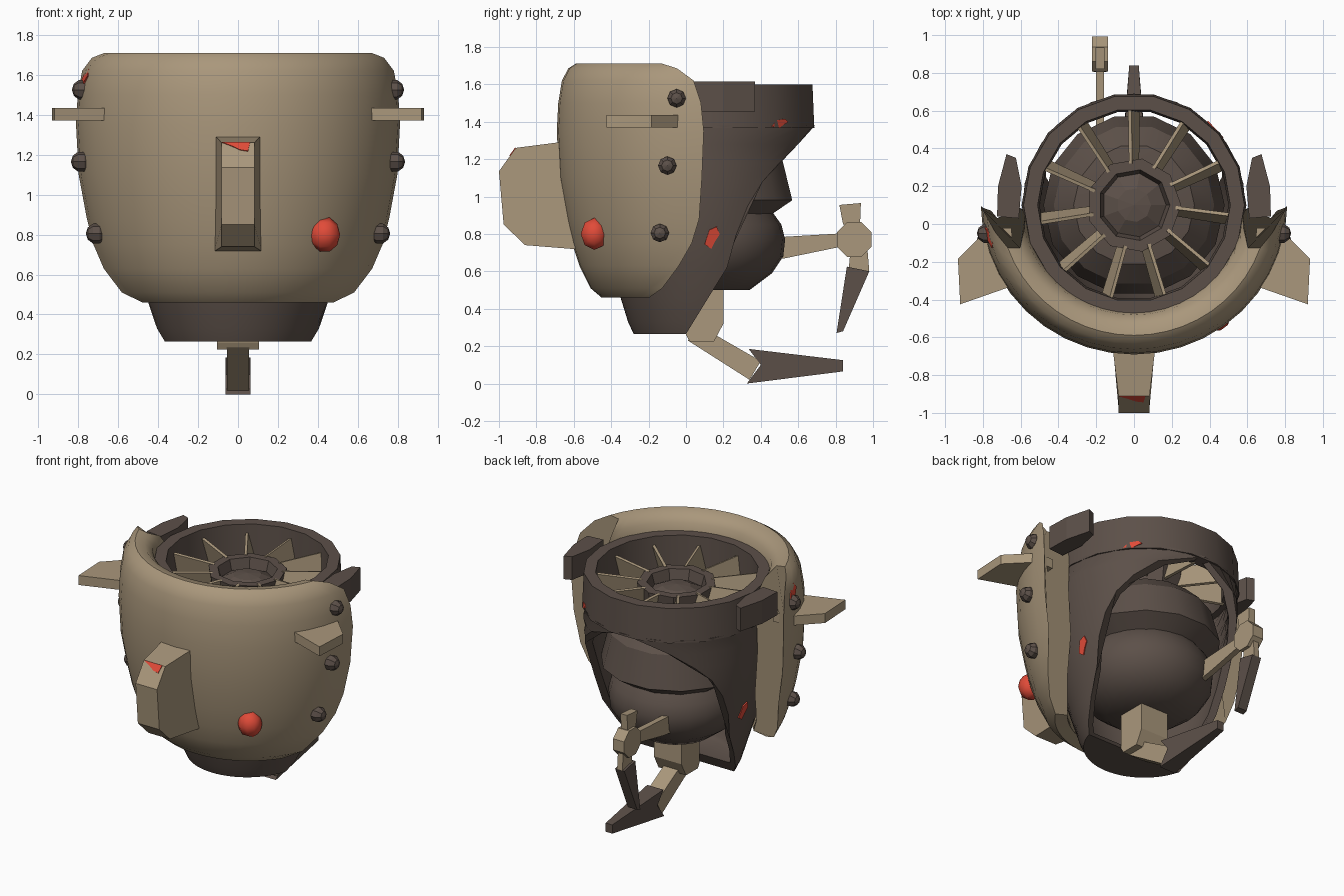
import bpy, bmesh, math
from mathutils import Vector, Matrix

cube = bpy.data.objects.get("Cube")
if cube:
    bpy.data.objects.remove(cube)

CY = 0.1  # y of the common turning axis


def material(name, color):
    m = bpy.data.materials.new(name)
    m.use_nodes = True
    m.diffuse_color = (*color, 1)
    m.node_tree.nodes["Principled BSDF"].inputs["Base Color"].default_value = (*color, 1)
    return m


TAN = material("tan armour", (0.40, 0.31, 0.20))
DARK = material("dark brown metal", (0.107, 0.08, 0.066))
RED = material("red paint", (0.75, 0.07, 0.04))


def finish(name, bm, mat, smooth=None):
    bmesh.ops.remove_doubles(bm, verts=bm.verts, dist=0.0005)
    bmesh.ops.recalc_face_normals(bm, faces=bm.faces)
    mesh = bpy.data.meshes.new(name)
    bm.to_mesh(mesh)
    bm.free()
    mesh.materials.append(mat)
    if smooth:
        mesh.polygons.foreach_set("use_smooth", [True] * len(mesh.polygons))
        mesh.set_sharp_from_angle(angle=math.radians(smooth))
    ob = bpy.data.objects.new(name, mesh)
    bpy.context.scene.collection.objects.link(ob)
    return ob


def loft(name, rings, mat, smooth=None):
    """Skin a list of closed rings and cap both ends."""
    bm = bmesh.new()
    vs = [[bm.verts.new(p) for p in ring] for ring in rings]
    n = len(vs[0])
    for a, b in zip(vs, vs[1:]):
        for i in range(n):
            j = (i + 1) % n
            bm.faces.new((a[i], a[j], b[j], b[i]))
    bm.faces.new(vs[0])
    bm.faces.new(vs[-1])
    return finish(name, bm, mat, smooth)


def side_prism(name, pts, x0, x1, mat):
    return loft(name, [[(x, y, z) for y, z in pts] for x in (x0, x1)], mat)


def flat_prism(name, pts, z0, z1, mat):
    return loft(name, [[(x, y, z) for x, y in pts] for z in (z0, z1)], mat)


def lathe(name, profile, sides, mat, smooth=None):
    """Turn (radius, z) points; a zero radius closes the end."""
    bm = bmesh.new()
    vs = [bm.verts.new((r, CY, z)) for r, z in profile]
    es = [bm.edges.new(p) for p in zip(vs, vs[1:])]
    bmesh.ops.spin(bm, geom=vs + es, cent=(0, CY, 0), axis=(0, 0, 1),
                   angle=math.tau, steps=sides)
    return finish(name, bm, mat, smooth)


def wrap(name, rows, segs, mat, sx=1.0, sy=1.0, smooth=40):
    """Partial turn round the front. Rows (radius, z, rear y) form a closed section."""
    rings = []
    for i in range(segs + 1):
        ring = []
        for r, z, edge in rows:
            c = max(-1, min(1, (CY - edge) / r))
            a = math.acos(c) * (2 * i / segs - 1)
            ring.append((sx * r * math.sin(a), CY - sy * r * math.cos(a), z))
        rings.append(ring)
    return loft(name, rings, mat, smooth)


def gem(name, loc, radius, mat, scale=(1, 1, 1), smooth=None):
    bm = bmesh.new()
    bmesh.ops.create_uvsphere(bm, u_segments=8, v_segments=5, radius=radius)
    bmesh.ops.scale(bm, vec=scale, verts=bm.verts)
    bmesh.ops.rotate(bm, matrix=Matrix.Rotation(math.pi / 2, 3, "Y"), verts=bm.verts)
    bmesh.ops.translate(bm, vec=loc, verts=bm.verts)
    return finish(name, bm, mat, smooth)


def patch(name, center, normal, w, h):
    """Ragged paint chip lying on a surface."""
    q = Vector(normal).to_track_quat("Z", "Y")
    shape = [(-1, -0.6), (-0.1, -1), (0.4, -0.3), (1, 0.3), (0.6, 1), (-0.4, 0.7)]
    rings = [[Vector(center) + q @ Vector((x * w, y * h, d)) for x, y in shape]
             for d in (-0.004, 0.004)]
    return loft(name, rings, RED)


# Armour shell wrapped round the front, rolled over at the top
outer = [(0.56, 0.46, -0.2), (0.62, 0.51, -0.13), (0.68, 0.63, -0.04), (0.72, 0.75, 0.03),
         (0.75, 0.88, 0.07), (0.79, 1.1, 0.085), (0.803, 1.35, 0.095), (0.795, 1.5, 0.08),
         (0.775, 1.62, 0.04), (0.74, 1.685, -0.05), (0.70, 1.71, -0.13)]
inner = [(0.64, 1.70, -0.13), (0.59, 1.65, -0.03), (0.57, 1.55, 0.06), (0.6, 1.2, 0.085),
         (0.57, 0.88, 0.07), (0.53, 0.65, -0.03), (0.48, 0.48, -0.19)]
wrap("front_armour_shell", outer + inner, 20, TAN, 1.01, 0.985)

# Dark hood with a large opening at the back
hood = [(0.38, 0.265, 0.0), (0.41, 0.33, 0.04), (0.45, 0.46, 0.12), (0.5, 0.62, 0.22),
        (0.54, 0.8, 0.27), (0.56, 0.95, 0.33), (0.575, 1.08, 0.41), (0.58, 1.18, 0.5),
        (0.585, 1.28, 0.6), (0.59, 1.38, 0.69)]
lining = [(r - 0.05, z + (0.04 if z < 0.3 else 0), e - 0.02) for r, z, e in reversed(hood)]
wrap("rear_hood", [(0.1, 0.265, 0.0)] + hood + lining + [(0.12, 0.305, -0.02)], 32, DARK)

# Intake ring
lathe("intake_ring", [(0.5, 1.37), (0.595, 1.365), (0.585, 1.6), (0.51, 1.6), (0.5, 1.37)],
      18, DARK, 30)

# Round core with its collar and the recessed hub
lathe("core", [(0, 0.5), (0.24, 0.5), (0.36, 0.59), (0.42, 0.68), (0.43, 0.77), (0.41, 0.85),
               (0.36, 0.92), (0, 0.92)], 24, DARK, 40)
lathe("core_collar", [(0, 0.9), (0.36, 0.9), (0.48, 0.98), (0.425, 1.2), (0.32, 1.3),
                      (0, 1.34)], 14, DARK, 30)
lathe("fan_hub", [(0, 1.3), (0.22, 1.3), (0.25, 1.52), (0.19, 1.52), (0.17, 1.45),
                  (0.09, 1.49), (0, 1.5)], 9, DARK)

# Fan blades
for i in range(11):
    bm = bmesh.new()
    bmesh.ops.create_cube(bm, size=1)
    bmesh.ops.scale(bm, vec=(0.29, 0.018, 0.15), verts=bm.verts)
    for v in bm.verts:
        if v.co.x > 0:
            v.co.z *= 1.25
    bmesh.ops.rotate(bm, matrix=Matrix.Rotation(math.radians(-14), 3, "X"), verts=bm.verts)
    bmesh.ops.translate(bm, vec=(0.365, 0, 1.45), verts=bm.verts)
    bmesh.ops.rotate(bm, matrix=Matrix.Rotation(math.pi / 2 + i * math.tau / 11, 3, "Z"),
                     verts=bm.verts)
    bmesh.ops.translate(bm, vec=(0, CY, 0), verts=bm.verts)
    finish("fan_blade", bm, TAN)

# Front nose fin, narrowing forward
nose = [(-0.6, 1.3), (-0.91, 1.26), (-1.0, 1.135), (-0.975, 0.85), (-0.86, 0.74), (-0.55, 0.715)]
loft("nose_fin", [[(s * (0.12 if y > -0.7 else 0.082), y, z) for y, z in nose] for s in (-1, 1)],
     TAN)
chip = [(-0.08, 0.0), (0.06, 0.0), (0.05, 0.35), (0.01, 0.3), (-0.03, 0.15)]
loft("nose_paint_chip", [[(x, -0.91 - 0.09 * t - d, 1.26 - 0.125 * t + d) for x, t in chip]
                         for d in (-0.003, 0.003)], RED)

# Mirrored parts: side fins, ear plates, bolts, hood paint
for s, side in ((1, "left"), (-1, "right")):
    fin = [(0.62, -0.32), (0.92, -0.425), (0.932, -0.185), (0.77, -0.02), (0.65, -0.02)]
    flat_prism(side + "_fin", [(s * x, y) for x, y in fin], 1.37, 1.435, TAN)
    ear = [(0.61, 0.03), (0.725, 0.04), (0.72, 0.2), (0.675, 0.37), (0.625, 0.35), (0.595, 0.2)]
    flat_prism(side + "_ear_plate", [(s * x, y) for x, y in ear], 1.455, 1.615, DARK)
    for x, y, z in ((0.78, -0.05, 1.525), (0.785, -0.1, 1.165), (0.71, -0.14, 0.805)):
        gem(side + "_bolt", (s * x, y, z), 0.052, DARK)
    patch(side + "_hood_paint", (s * 0.535, 0.14, 0.78), (s, 0.08, -0.2), 0.04, 0.06)
patch("ring_paint", (0.43, 0.5, 1.39), (0.73, 0.68, 0), 0.06, 0.025)
patch("shell_paint", (-0.768, -0.07, 1.58), (-0.9, -0.2, 0.3), 0.06, 0.05)

# Red eye
gem("red_eye", (0.435, -0.49, 0.8), 0.09, RED, (1, 0.85, 0.85), 60)

# Rear manipulator arm
side_prism("arm_bar", [(0.45, 0.66), (0.53, 0.67), (0.87, 0.74), (0.87, 0.805), (0.45, 0.78)],
           -0.20, -0.16, TAN)
joint = [(0.9 + 0.1 * math.cos(a * math.tau / 8 + 0.4), 0.77 + 0.1 * math.sin(a * math.tau / 8 + 0.4))
         for a in range(8)]
side_prism("arm_joint", joint, -0.222, -0.138, TAN)
side_prism("arm_upper_finger", [(0.84, 0.85), (0.93, 0.84), (0.935, 0.965), (0.82, 0.955)],
           -0.205, -0.155, TAN)
side_prism("arm_wrist", [(0.87, 0.61), (0.98, 0.6), (0.97, 0.72), (0.88, 0.72)], -0.2, -0.16, TAN)
side_prism("arm_claw", [(0.86, 0.625), (0.98, 0.6), (0.84, 0.28), (0.805, 0.27)],
           -0.215, -0.145, DARK)

# Lower leg: socket, shin and tapered foot
side_prism("leg_socket", [(0.0, 0.56), (0.2, 0.56), (0.2, 0.32), (0.15, 0.225), (0.02, 0.225),
                          (0.0, 0.26)], -0.105, 0.105, TAN)
side_prism("leg_shin", [(0.01, 0.23), (0.07, 0.31), (0.4, 0.12), (0.34, 0.02)],
           -0.055, 0.055, TAN)
foot = [(0.325, 0.0, 0.062), (0.4, 0.1, 0.062), (0.335, 0.185, 0.062), (0.84, 0.125, 0.025),
        (0.84, 0.065, 0.025)]
loft("leg_foot", [[(s * w, y, z) for y, z, w in foot] for s in (-1, 1)], DARK)
